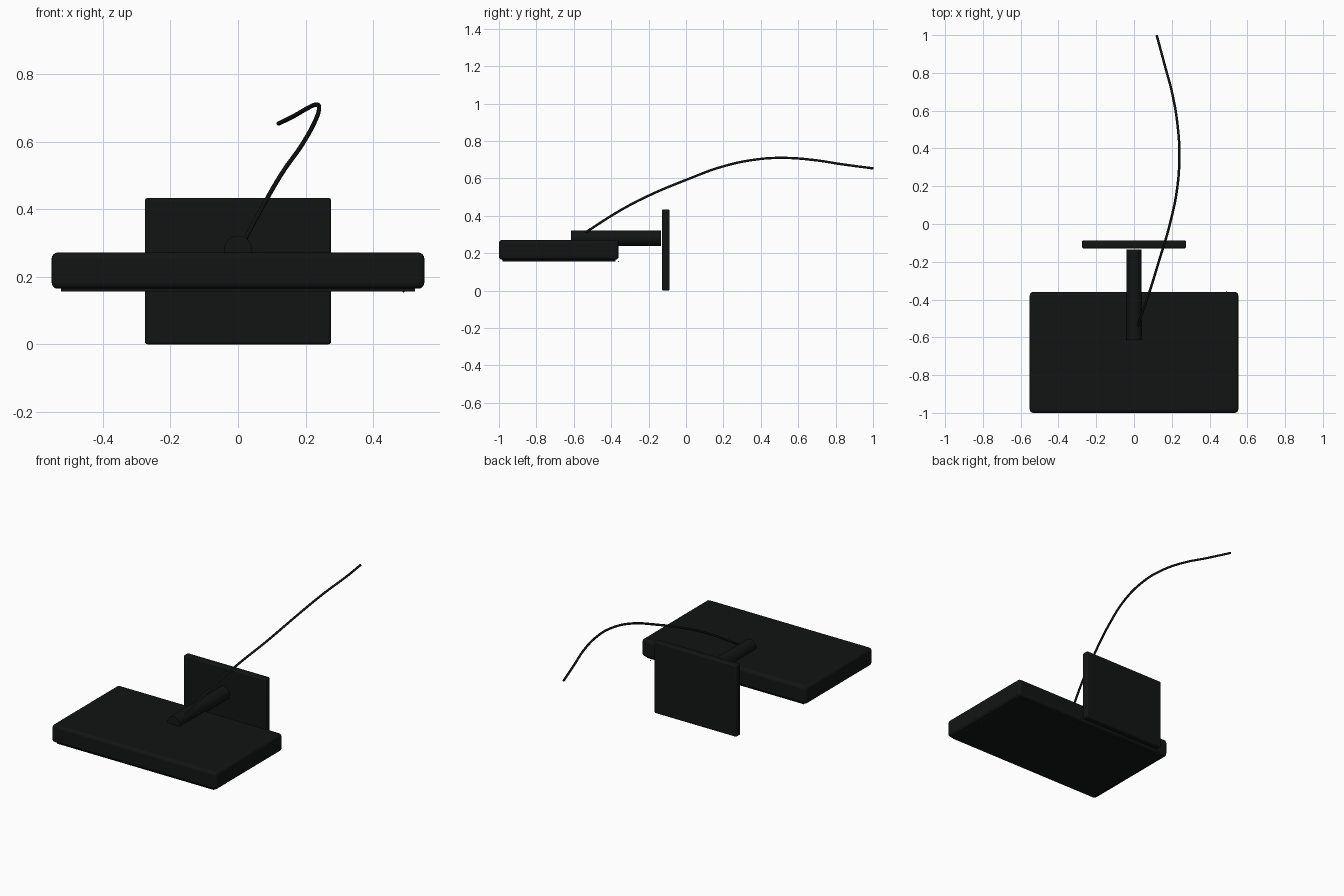
import bpy
import math

if "Cube" in bpy.data.objects:
    bpy.data.objects.remove(bpy.data.objects["Cube"])

mat = bpy.data.materials.new("matte_black")
mat.diffuse_color = (0.006, 0.007, 0.007, 1)
mat.use_nodes = True
mat.node_tree.nodes["Principled BSDF"].inputs["Base Color"].default_value = mat.diffuse_color


def finish(ob, name):
    ob.name = name
    ob.data.materials.append(mat)
    return ob


def box(name, lo, hi, bevel=0.0):
    """Rounded box between two opposite corners."""
    bpy.ops.mesh.primitive_cube_add(size=1, location=[(a + b) / 2 for a, b in zip(lo, hi)])
    ob = finish(bpy.context.object, name)
    ob.scale = [b - a for a, b in zip(lo, hi)]
    bpy.ops.object.transform_apply(location=False, rotation=False, scale=True)
    if bevel:
        mod = ob.modifiers.new("round_edges", 'BEVEL')
        mod.width = bevel
        mod.segments = 4
        bpy.ops.object.shade_smooth_by_angle(angle=math.radians(35))
    return ob


# Main slab with its slightly inset base panel
box("body_slab", (-0.552, -1.0, 0.165), (0.552, -0.36, 0.272), 0.018)
box("base_panel", (-0.525, -0.982, 0.157), (0.525, -0.378, 0.17))

# Upright plate behind the slab
box("upright_plate", (-0.276, -0.129, 0.0), (0.276, -0.087, 0.434), 0.009)

# Round bar lying on the slab, reaching toward the plate
bpy.ops.mesh.primitive_cylinder_add(vertices=32, radius=0.041, depth=0.48,
                                    location=(0, -0.375, 0.281),
                                    rotation=(math.pi / 2, 0, 0))
finish(bpy.context.object, "round_bar")
bpy.ops.object.shade_smooth_by_angle(angle=math.radians(35))

# Tiny stud under the back edge
bpy.ops.mesh.primitive_uv_sphere_add(segments=12, ring_count=8, radius=0.003,
                                     location=(0.49, -0.36, 0.157))
finish(bpy.context.object, "small_stud")
bpy.ops.object.shade_smooth_by_angle(angle=math.radians(35))

# Cable rising from the bar and trailing backwards
path = [(0.02, -0.54, 0.31), (0.085, -0.35, 0.43), (0.131, -0.2, 0.508),
        (0.19, 0.0, 0.592), (0.23, 0.2, 0.665), (0.24, 0.38, 0.702),
        (0.231, 0.52, 0.71), (0.205, 0.68, 0.699), (0.163, 0.84, 0.675),
        (0.12, 1.0, 0.654)]
curve = bpy.data.curves.new("cable", 'CURVE')
curve.dimensions = '3D'
curve.bevel_depth = 0.0065
curve.bevel_resolution = 3
curve.resolution_u = 8
curve.use_fill_caps = True
spline = curve.splines.new('BEZIER')
spline.bezier_points.add(len(path) - 1)
for point, co in zip(spline.bezier_points, path):
    point.co = co
    point.handle_left_type = point.handle_right_type = 'AUTO'
cable = finish(bpy.data.objects.new("cable", curve), "cable")
bpy.context.collection.objects.link(cable)
